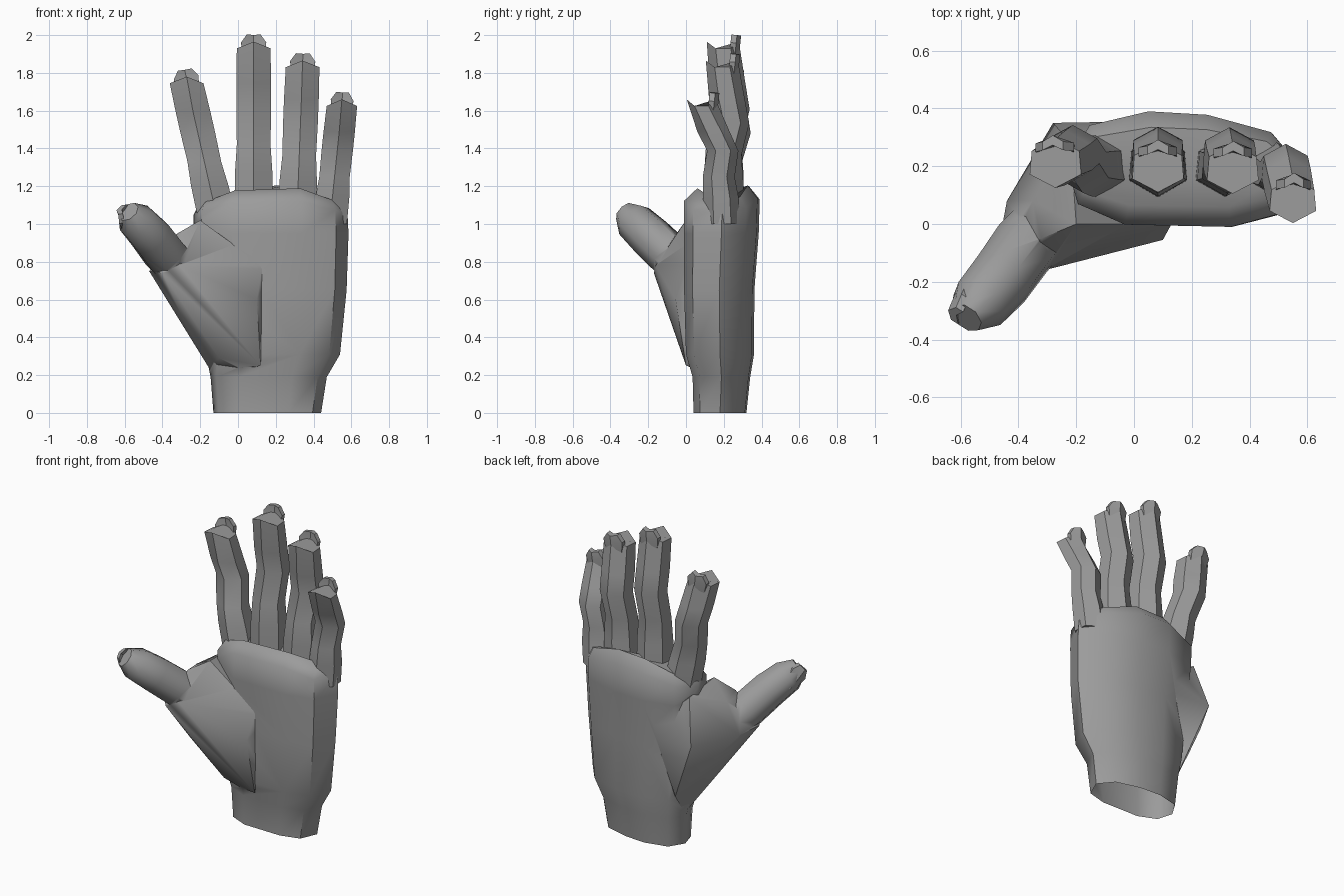
import bpy, bmesh, math
from mathutils import Vector

if "Cube" in bpy.data.objects:
    bpy.data.objects.remove(bpy.data.objects["Cube"])

skin = bpy.data.materials.new("skin_grey")
skin.diffuse_color = (0.33, 0.33, 0.33, 1)
skin.use_nodes = True
skin.node_tree.nodes["Principled BSDF"].inputs["Base Color"].default_value = skin.diffuse_color


def finish(name, bm, angle=40):
    bmesh.ops.recalc_face_normals(bm, faces=bm.faces)
    me = bpy.data.meshes.new(name)
    bm.to_mesh(me)
    bm.free()
    me.materials.append(skin)
    ob = bpy.data.objects.new(name, me)
    bpy.context.collection.objects.link(ob)
    smooth(ob, angle)
    return ob


def smooth(ob, angle):
    bpy.ops.object.select_all(action='DESELECT')
    ob.select_set(True)
    bpy.context.view_layer.objects.active = ob
    bpy.ops.object.shade_smooth_by_angle(angle=math.radians(angle))


def loft(name, rings, angle=40):
    """Skin a list of equal-length point rings and cap both ends."""
    bm = bmesh.new()
    rows = [[bm.verts.new(p) for p in r] for r in rings]
    n = len(rows[0])
    for a, b in zip(rows, rows[1:]):
        for i in range(n):
            j = (i + 1) % n
            bm.faces.new((a[i], a[j], b[j], b[i]))
    bm.faces.new(rows[0])
    bm.faces.new(rows[-1])
    return finish(name, bm, angle)


# Palm: one flat-fronted section, resized at each height
section = [(0, .55), (.05, .2), (.25, .02), (.7, 0), (.92, .12),
           (1, .5), (.87, .82), (.6, .97), (.35, 1), (.1, .88)]
stations = [  # z, x left, x right, y front, y back, arch
    (0, -.13, .44, .04, .32, 0),
    (.19, -.145, .47, .035, .34, 0),
    (.31, -.17, .54, 0, .36, 0),
    (.65, -.21, .575, -.01, .362, 0),
    (.95, -.235, .585, -.01, .385, 0),
    (1.05, -.235, .58, -.01, .39, .09),
    (1.1, -.21, .56, .06, .335, .11)]


def palm_ring(z, xl, xr, yf, yb, arch):
    return [(xl + u * (xr - xl), yf + v * (yb - yf),
             z + arch * math.sin(math.pi * u)) for u, v in section]


palm = loft("palm", [palm_ring(*s) for s in stations], 50)

# Thumb mound: convex mass joining the thumb to the palm
mound_points = [
    (-.13, .2, .2), (0, .03, .24), (.12, 0, .25), (-.1, 0, .29),
    (-.34, .1, .54), (-.3, -.06, .52), (-.44, .08, .74), (-.47, -.08, .75),
    (-.4, -.17, .74), (-.31, -.16, .78), (.1, -.055, .6), (.13, 0, .78),
    (-.2, 0, 1.02), (-.32, -.05, .95), (-.35, .08, .93), (-.28, .35, .72),
    (-.22, .28, 1.0), (0, .355, .8), (-.14, .31, .35)]
bm = bmesh.new()
for p in mound_points:
    bm.verts.new(p)
hull = bmesh.ops.convex_hull(bm, input=bm.verts)
loose = [v for v in bm.verts if not v.link_faces]
bmesh.ops.delete(bm, geom=loose, context='VERTS')
mound = finish("thumb_mound", bm, 50)

# Thumb: eight-sided rings square to its axis
axis = Vector((-.5, -.6, .6)).normalized()
out = Vector((-.8, .5, -.15)).normalized()
side = axis.cross(out)
thumb_rings = []
for x, y, z, r in [(-.27, .04, .72, .11), (-.385, -.085, .835, .118),
                   (-.46, -.19, .935, .115), (-.535, -.275, 1.015, .105),
                   (-.58, -.325, 1.065, .06)]:
    thumb_rings.append([Vector((x, y, z))
                        + out * r * math.cos(k * math.pi / 4 + .39)
                        + side * r * math.sin(k * math.pi / 4 + .39)
                        for k in range(8)])
thumb = loft("thumb", thumb_rings, 50)

# Merge mound and thumb into the palm, then open the wrist
for part in (mound, thumb):
    mod = palm.modifiers.new("merge", 'BOOLEAN')
    mod.operation = 'UNION'
    mod.solver = 'EXACT'
    mod.object = part
    bpy.ops.object.select_all(action='DESELECT')
    palm.select_set(True)
    bpy.context.view_layer.objects.active = palm
    bpy.ops.object.modifier_apply(modifier=mod.name)
    bpy.data.objects.remove(part)
bm = bmesh.new()
bm.from_mesh(palm.data)
wrist = [f for f in bm.faces if all(v.co.z < .001 for v in f.verts)]
bmesh.ops.delete(bm, geom=wrist, context='FACES')
bm.to_mesh(palm.data)
bm.free()
smooth(palm, 50)


def nail(name, base, tip, outward, width):
    """Thin bowed plate with clipped corners at its free end."""
    base, tip = Vector(base), Vector(tip)
    up = tip - base
    outward = Vector(outward).normalized()
    across = up.cross(outward).normalized()
    rings = []
    for t, w in [(0, .8), (.7, 1), (1, .55)]:
        c = base + up * t
        h = across * width * w / 2
        rings.append([c - h, c + outward * .022, c + h,
                      c + h - outward * .03, c - outward * .012,
                      c - h - outward * .03])
    loft(name, rings, 25)


# Fingers: six-sided, with knuckle bends shared by all four
hexagon = [(0, -1), (1, -.45), (.92, .5), (0, 1), (-.92, .5), (-1, -.45)]
bends = [(0, 0, 1.1, 1.12), (.22, 0, 1.08, 1.08), (.4, .0, .97, .97),
         (.62, .045, 1, .95), (.78, .02, 1, .98), (1, -.005, .97, .88)]
fingers = {  # x base, x tip, y base, y tip, z base, z tip, half width
    "index_finger": (-.115, -.272, .2, .215, 1.05, 1.745, .092),
    "middle_finger": (.083, .083, .2, .2, 1.08, 1.93, .092),
    "ring_finger": (.312, .342, .2, .195, 1.05, 1.83, .092),
    "little_finger": (.485, .55, .19, .085, 1.0, 1.625, .083)}
for name, (x0, x1, y0, y1, z0, z1, hw) in fingers.items():
    rings = []
    for t, dy, w, d in bends:
        cx = x0 + (x1 - x0) * t
        cy = y0 + (y1 - y0) * t * t + dy
        z = z0 + (z1 - z0) * t
        rise = .035 if t == 1 else 0
        rings.append([(cx + u * hw * w, cy + v * hw * d * 1.05,
                       z + (rise if u == 0 else 0)) for u, v in hexagon])
    loft(name, rings)
    lean = (x1 - x0) * .15
    nail(name + "_nail", (x1 - lean * .6, y1 + .055, z1 - .07),
         (x1 + lean * .4, y1 + .07, z1 + .07), (0, 1, -.1), hw * 1.45)

nail("thumb_nail", (-.585, -.215, .975), (-.625, -.31, 1.075), out, .12)
